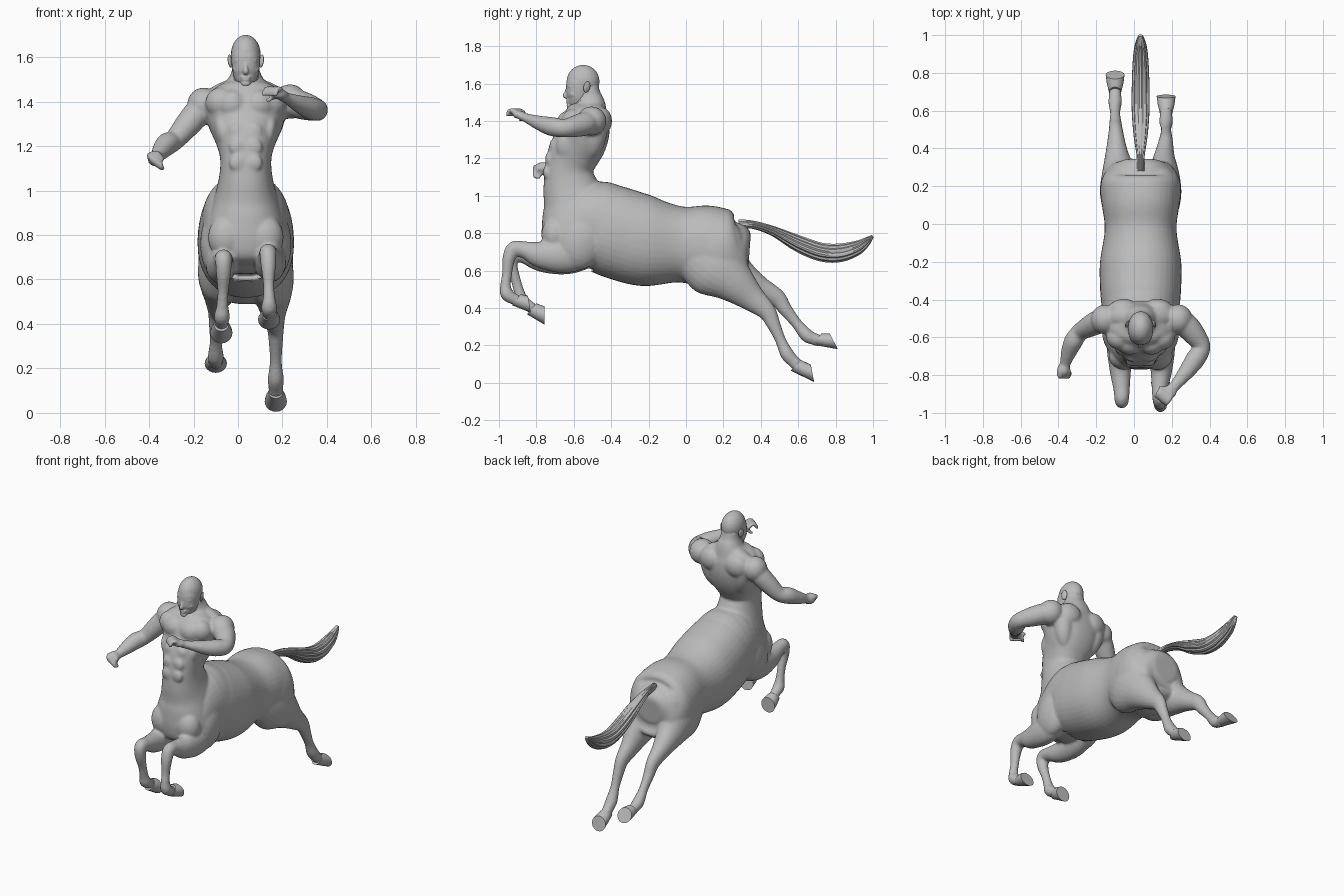
import bpy, bmesh, math
from mathutils import Vector, Matrix

CX = 0.035  # centre line of the figure
grey = bpy.data.materials.new("stone_grey")
grey.diffuse_color = (0.5, 0.5, 0.5, 1)


def spline(rows, steps):
    """Catmull-Rom through rows of numbers."""
    rows = [Vector(r) for r in rows]
    p = [rows[0]] + rows + [rows[-1]]
    out = []
    for i in range(1, len(p) - 2):
        a, b, c, d = p[i - 1:i + 3]
        for k in range(steps):
            t = k / steps
            out.append(0.5 * (2 * b + (c - a) * t + (2 * a - 5 * b + 4 * c - d) * t * t
                              + (3 * b - a - 3 * c + d) * t ** 3))
    return out + [rows[-1]]


def skin(bm, rings):
    """Faces between rings of points, closed at both ends."""
    rings = [[bm.verts.new(p) for p in r] for r in rings]
    n = len(rings[0])
    for a, b in zip(rings, rings[1:]):
        for k in range(n):
            bm.faces.new((a[k], a[(k + 1) % n], b[(k + 1) % n], b[k]))
    bm.faces.new(rings[0][::-1])
    bm.faces.new(rings[-1])


def tube(bm, rows, ref=(1, 0, 0), n=24, steps=5, power=1.0, ridge=0.0):
    """Loft of rows (x, y, z, radius along ref, other radius)."""
    pts = spline(rows, steps)
    cs = [Vector(p[:3]) for p in pts]
    rings = []
    for i, p in enumerate(pts):
        tan = (cs[min(i + 1, len(cs) - 1)] - cs[max(i - 1, 0)]).normalized()
        u = (Vector(ref) - tan * Vector(ref).dot(tan)).normalized()
        v = tan.cross(u)
        ring = []
        for k in range(n):
            a = 2 * math.pi * k / n
            s = 1 + (ridge if k % 3 == 0 else 0)
            c, d = [math.copysign(abs(f) ** power, f) * s for f in (math.cos(a), math.sin(a))]
            ring.append(cs[i] + u * c * max(p[3], .003) + v * d * max(p[4], .003))
        rings.append(ring)
    skin(bm, rings)


def blob(bm, c, r, rot=(0, 0, 0)):
    m = Matrix.Translation(c)
    for ang, ax in zip(rot, "XYZ"):
        m = m @ Matrix.Rotation(math.radians(ang), 4, ax)
    bmesh.ops.create_uvsphere(bm, u_segments=24, v_segments=14, radius=1,
                              matrix=m @ Matrix.Diagonal((*r, 1)))


def pair(bm, c, r, rot=(0, 0, 0)):
    """Mirrored blobs either side of the centre line."""
    for s in (-1, 1):
        blob(bm, (CX + s * c[0], c[1], c[2]), r, (rot[0], s * rot[1], s * rot[2]))


def finish(name, bm, voxel=0, smooth=0):
    bmesh.ops.recalc_face_normals(bm, faces=bm.faces)
    me = bpy.data.meshes.new(name)
    bm.to_mesh(me)
    bm.free()
    me.materials.append(grey)
    ob = bpy.data.objects.new(name, me)
    bpy.context.collection.objects.link(ob)
    bpy.context.view_layer.objects.active = ob
    ob.select_set(True)
    if voxel:
        m = ob.modifiers.new("fuse", 'REMESH')
        m.mode, m.voxel_size, m.use_smooth_shade = 'VOXEL', voxel, True
        m = ob.modifiers.new("soften", 'SMOOTH')
        m.factor, m.iterations = 0.5, smooth
    else:
        bpy.ops.object.shade_smooth_by_angle(angle=math.radians(40))
    ob.select_set(False)


# ---- body: barrel, torso, limbs and muscles fused into one skin
bm = bmesh.new()
barrel = [(-.70, .75, .12, .10), (-.64, .77, .175, .16), (-.5, .835, .195, .235), (-.42, .82, .208, .243),
          (-.33, .79, .215, .246), (-.2, .755, .215, .24), (-.03, .74, .19, .203), (.1, .73, .205, .22),
          (.2, .705, .213, .22), (.27, .70, .19, .19), (.32, .71, .14, .14), (.34, .71, .08, .075)]
tube(bm, [(CX, y, z, rx, rz) for y, z, rx, rz in barrel], n=40, power=.9)
torso = [(.66, -.66, -.5, .08), (.70, -.745, -.42, .155), (.77, -.77, -.4, .185), (.86, -.77, -.4, .172),
         (.95, -.765, -.42, .147), (1.05, -.765, -.47, .122), (1.14, -.755, -.498, .115),
         (1.22, -.74, -.465, .135), (1.3, -.70, -.42, .168), (1.38, -.675, -.405, .185),
         (1.44, -.64, -.41, .16), (1.49, -.6, -.43, .09), (1.54, -.59, -.455, .062), (1.6, -.58, -.47, .055)]
tube(bm, [(CX, (a + b) / 2, z, rx, (b - a) / 2) for z, a, b, rx in torso], n=40, power=.9)
for x, z in ((.06, 1.385), (.11, 1.395)):                           # chest
    pair(bm, (x, -.628 + (x - .06) * .5, z), (.072, .064, .07), (6, 0, 10))
for y, z in ((-.712, 1.265), (-.735, 1.195), (-.746, 1.125)):       # abdomen
    pair(bm, (.036, y, z), (.04, .018, .038))
pair(bm, (.105, -.61, 1.26), (.036, .085, .085), (0, 10, 0))        # flanks
pair(bm, (.115, -.485, 1.32), (.06, .06, .13), (-12, 14, 0))        # back wings
pair(bm, (.10, -.445, 1.40), (.075, .048, .07), (0, 0, -12))        # shoulder blades
pair(bm, (.034, -.468, 1.27), (.032, .03, .15), (-20, 0, 0))        # spine muscles
pair(bm, (.085, -.49, 1.458), (.105, .05, .036), (0, 20, 0))        # neck slope
pair(bm, (.085, -.70, .79), (.085, .073, .10))                      # horse breast
pair(bm, (.125, -.56, .76), (.08, .13, .16), (-20, 0, 0))           # horse shoulders
pair(bm, (.10, .165, .71), (.114, .155, .185))                      # haunches
Z = (0, 0, 1)
# right arm
blob(bm, (-.155, -.505, 1.385), (.074, .078, .078))
tube(bm, [(-.12, -.5, 1.40, .06, .06), (-.18, -.515, 1.35, .062, .064), (-.232, -.54, 1.29, .057, .058),
          (-.285, -.572, 1.228, .047, .047), (-.32, -.62, 1.208, .051, .05), (-.346, -.68, 1.178, .041, .041),
          (-.363, -.735, 1.155, .029, .029), (-.37, -.76, 1.147, .027, .03)], Z)
blob(bm, (-.373, -.772, 1.145), (.035, .038, .036))
for i in range(4):  # curled fingers
    x, z = -.40 + .014 * i, 1.162 - .010 * i
    tube(bm, [(x, -.775, z, .012, .012), (x + .006, -.808, z - .01, .013, .013),
              (x + .016, -.80, z - .032, .012, .012), (x + .018, -.775, z - .03, .010, .010)], n=10)
tube(bm, [(-.35, -.765, 1.15, .013, .013), (-.34, -.80, 1.142, .012, .012)], n=10)
# left arm
blob(bm, (.234, -.505, 1.40), (.076, .08, .078))
tube(bm, [(.19, -.5, 1.41, .06, .06), (.265, -.53, 1.39, .064, .066), (.315, -.58, 1.375, .06, .06),
          (.358, -.65, 1.362, .049, .047), (.325, -.715, 1.37, .051, .052), (.275, -.785, 1.39, .039, .042),
          (.222, -.85, 1.415, .025, .03), (.20, -.875, 1.425, .024, .03)], Z)
blob(bm, (.188, -.89, 1.433), (.038, .038, .022), (0, 0, 40))
for i in range(4):
    x, y = .202 - .018 * i, -.92 + .014 * i
    tube(bm, [(x, y + .02, 1.437, .013, .013), (x - .014, y - .01, 1.458, .0125, .0125),
              (x - .028, y - .03, 1.448, .0115, .0115), (x - .034, y - .034, 1.425, .010, .010)], n=10)
tube(bm, [(.175, -.87, 1.43, .013, .013), (.145, -.875, 1.412, .012, .012), (.13, -.89, 1.402, .010, .010)], n=10)
# front legs
tube(bm, [(.12, -.43, .76, .06, .08), (.145, -.62, .69, .072, .10), (.145, -.77, .685, .058, .075),
          (.137, -.86, .71, .044, .047), (.135, -.92, .715, .038, .042), (.137, -.948, .66, .034, .034),
          (.138, -.957, .58, .025, .027), (.14, -.965, .52, .027, .029), (.14, -.957, .475, .036, .036),
          (.14, -.92, .448, .03, .03), (.14, -.895, .44, .03, .03)])
tube(bm, [(-.05, -.42, .75, .06, .08), (-.075, -.61, .675, .07, .09), (-.073, -.76, .66, .058, .07),
          (-.066, -.87, .685, .044, .045), (-.065, -.93, .69, .038, .042), (-.065, -.935, .63, .034, .034),
          (-.067, -.91, .55, .025, .027), (-.07, -.89, .48, .027, .029), (-.072, -.873, .435, .036, .036),
          (-.073, -.835, .408, .03, .03), (-.075, -.815, .395, .03, .03)])
# hind legs
tube(bm, [(.125, .06, .70, .10, .15), (.145, .16, .62, .106, .17), (.155, .255, .54, .087, .117),
          (.16, .35, .455, .057, .074), (.168, .43, .385, .039, .050), (.17, .465, .32, .032, .038),
          (.17, .505, .23, .027, .029), (.17, .54, .155, .036, .036), (.17, .575, .115, .033, .033),
          (.17, .60, .09, .034, .034)])
tube(bm, [(-.055, .06, .70, .10, .15), (-.075, .17, .64, .106, .165), (-.083, .28, .57, .085, .105),
          (-.092, .39, .51, .057, .064), (-.096, .485, .455, .039, .048), (-.098, .53, .395, .033, .037),
          (-.10, .59, .32, .027, .029), (-.10, .645, .255, .036, .036), (-.10, .685, .235, .032, .032),
          (-.10, .715, .225, .032, .032)])
finish("body", bm, .0085, 5)

# ---- head
bm = bmesh.new()
blob(bm, (CX, -.55, 1.612), (.067, .088, .088))
tube(bm, [(CX, -.56, 1.66, .045, .055), (CX, -.565, 1.61, .064, .073), (CX, -.572, 1.56, .063, .070),
          (CX, -.583, 1.515, .055, .058), (CX, -.598, 1.487, .038, .038), (CX, -.605, 1.473, .017, .017)], power=.92)
tube(bm, [(CX, -.632, 1.58, .007, .008), (CX, -.641, 1.553, .009, .010), (CX, -.648, 1.535, .013, .011),
          (CX, -.636, 1.526, .010, .008)], n=14)                     # nose
pair(bm, (.028, -.621, 1.586), (.026, .013, .008), (0, 8, 18))       # brows
pair(bm, (.027, -.622, 1.568), (.012, .010, .007))                   # eyes
pair(bm, (.041, -.60, 1.543), (.018, .022, .018))                    # cheekbones
for z, w in ((1.510, .024), (1.499, .020)):                          # lips
    blob(bm, (CX, -.630, z), (w, .010, .006))
blob(bm, (CX, -.622, 1.481), (.022, .017, .014))                     # chin
tube(bm, [(CX, -.535, 1.60, .055, .055), (CX, -.525, 1.53, .057, .06), (CX, -.515, 1.47, .066, .066)])
finish("head", bm, .0045, 4)

# ---- ears
bm = bmesh.new()
pair(bm, (.070, -.53, 1.582), (.009, .019, .030), (-12, 6, 25))
finish("ears", bm)

# ---- neck tendons
bm = bmesh.new()
for s in (-1, 1):
    tube(bm, [(CX + s * .050, -.525, 1.55, .012, .014), (CX + s * .043, -.57, 1.50, .013, .014),
              (CX + s * .018, -.615, 1.44, .01, .01)], n=12)
finish("neck_tendons", bm)

# ---- hooves: (y, z) of the coronet back and front, then of heel and toe
for name, x, back, front, heel, toe in (
        ("front_hoof_left", .14, (-.885, .475), (-.93, .415), (-.845, .465), (-.83, .375)),
        ("front_hoof_right", -.075, (-.80, .425), (-.85, .367), (-.757, .41), (-.757, .312)),
        ("hind_hoof_left", .17, (.615, .122), (.56, .065), (.667, .098), (.685, .005)),
        ("hind_hoof_right", -.10, (.725, .265), (.675, .205), (.768, .265), (.812, .18))):
    bm = bmesh.new()
    rings = []
    for t, w in ((0, .033), (.5, .044), (1, .05)):
        a = Vector((x, *back)).lerp(Vector((x, *heel)), t)
        b = Vector((x, *front)).lerp(Vector((x, *toe)), t)
        rings.append([(a + b) / 2 + (b - a) / 2 * math.sin(k * math.pi / 10)
                      + Vector((w * math.cos(k * math.pi / 10), 0, 0)) for k in range(20)])
    skin(bm, rings)
    finish(name, bm)

# ---- tail with strands of hair
bm = bmesh.new()
tube(bm, [(CX, .28, .85, .02, .025), (CX, .36, .845, .022, .022), (CX, .47, .81, .038, .027),
          (CX, .6, .745, .048, .044), (CX, .72, .70, .048, .05), (CX, .82, .695, .045, .05),
          (CX, .91, .72, .038, .04), (CX, .965, .755, .026, .024), (CX, .998, .785, .012, .008)],
     n=30, ridge=-.12)
finish("tail", bm)
